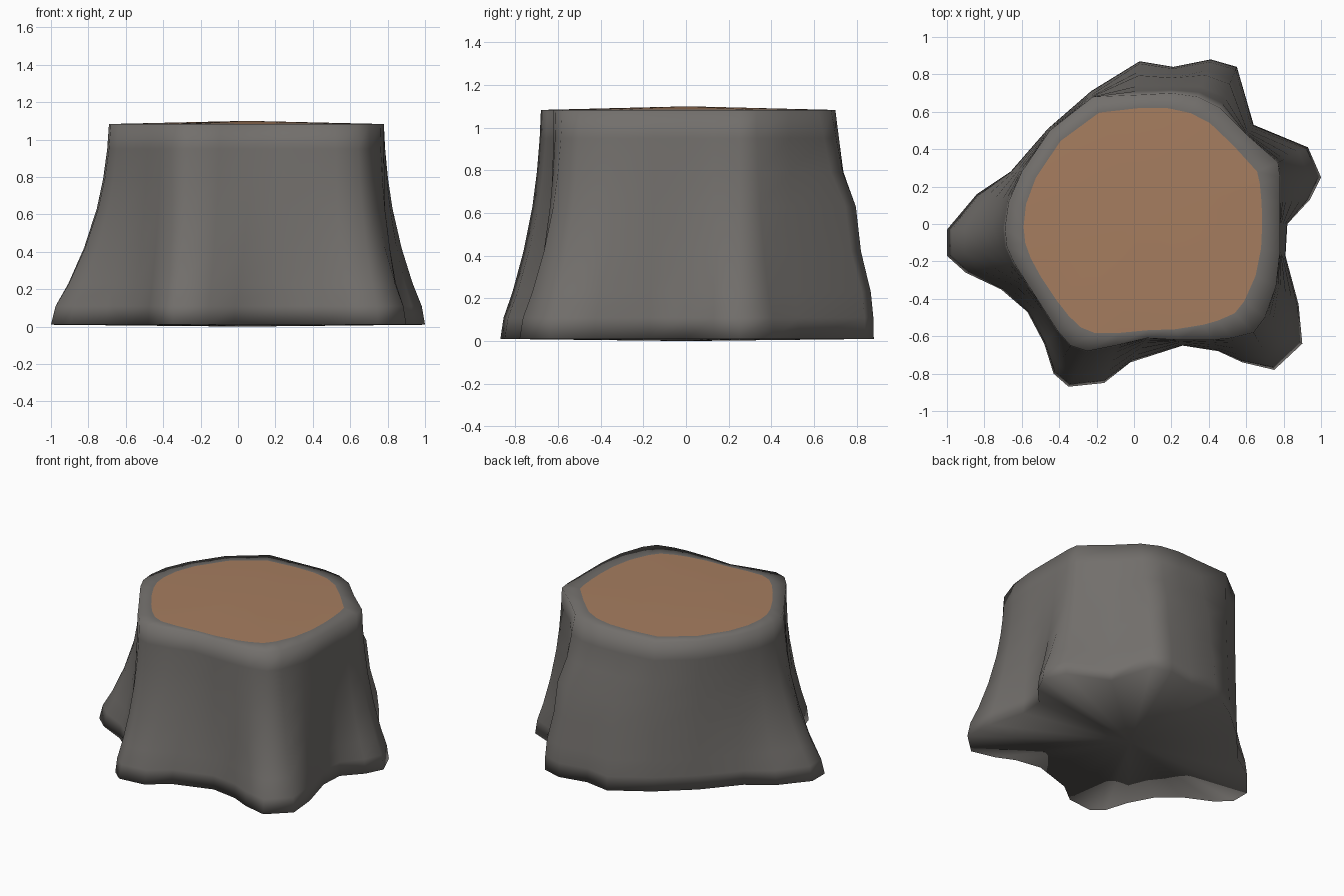
import bpy, bmesh
from mathutils import Vector

if "Cube" in bpy.data.objects:
    bpy.data.objects.remove(bpy.data.objects["Cube"])

# Matching outlines: (root x, root y, cut x, cut y), counter-clockwise
OUTLINE = [
    (1.0, .25, .78, .25), (.93, .41, .77, .33), (.64, .53, .60, .48),
    (.55, .84, .46, .62), (.41, .88, .34, .68), (.21, .84, .20, .70),
    (.03, .87, .02, .69), (-.23, .71, -.22, .68), (-.46, .51, -.45, .50),
    (-.66, .28, -.60, .28), (-.84, .16, -.67, .12), (-1.0, -.03, -.69, -.02),
    (-1.0, -.17, -.68, -.12), (-.90, -.26, -.64, -.21), (-.71, -.35, -.57, -.32),
    (-.57, -.47, -.48, -.46), (-.48, -.64, -.41, -.57), (-.43, -.80, -.34, -.65),
    (-.35, -.87, -.25, -.68), (-.16, -.85, -.10, -.65), (-.02, -.74, .07, -.61),
    (.26, -.65, .24, -.62), (.45, -.68, .42, -.62), (.58, -.74, .52, -.61),
    (.75, -.78, .64, -.58), (.90, -.64, .70, -.50), (.88, -.43, .76, -.33),
    (.81, -.17, .78, -.15), (.82, .0, .78, .0), (.94, .13, .78, .13),
]
# Root flare: (height, share of root outline, share on the fuller back roots)
FLARE = [(.01, 1, 1), (.11, .92, .99), (.23, .70, .93), (.42, .43, .70),
         (.63, .21, .58), (.79, .10, .27), (.95, .03, .12), (1.083, 0, 0)]
CENTRE = Vector((.05, .01, 1.1))


def material(name, rgb):
    m = bpy.data.materials.new(name)
    m.diffuse_color = (*rgb, 1)
    m.use_nodes = True
    m.node_tree.nodes["Principled BSDF"].inputs["Base Color"].default_value = m.diffuse_color
    return m


bm = bmesh.new()


def bridge(low, high, mat):
    for i in range(len(low)):
        j = (i + 1) % len(low)
        bm.faces.new((low[i], low[j], high[j], high[i])).material_index = mat


def fan(ring, centre, mat):
    c = bm.verts.new(centre)
    for i in range(len(ring)):
        bm.faces.new((ring[i], ring[(i + 1) % len(ring)], c)).material_index = mat


# Bark walls
rings = []
for z, side, back in FLARE:
    ring = []
    for bx, by, tx, ty in OUTLINE:
        t = back if by > .8 else side
        ring.append(bm.verts.new((tx + (bx - tx) * t, ty + (by - ty) * t, z)))
    rings.append(ring)
for low, high in zip(rings, rings[1:]):
    bridge(low, high, 0)

# Exposed wood on the cut: the rim shrunk and rounded off
wood = []
for v in rings[-1]:
    r = (v.co - CENTRE).length
    wood.append(bm.verts.new(CENTRE.lerp(v.co, (.52 * r + .256) / r)))
bridge(rings[-1], wood, 0)
fan(wood, CENTRE, 1)

# Closed underside
fan(rings[0][::-1], (.03, 0, 0), 0)

bmesh.ops.recalc_face_normals(bm, faces=bm.faces)
for f in bm.faces:
    f.smooth = True
mesh = bpy.data.meshes.new("tree_stump")
bm.to_mesh(mesh)
bm.free()
mesh.materials.append(material("grey bark", (.17, .16, .15)))
mesh.materials.append(material("cut wood", (.38, .205, .115)))
bpy.context.collection.objects.link(bpy.data.objects.new("tree_stump", mesh))
